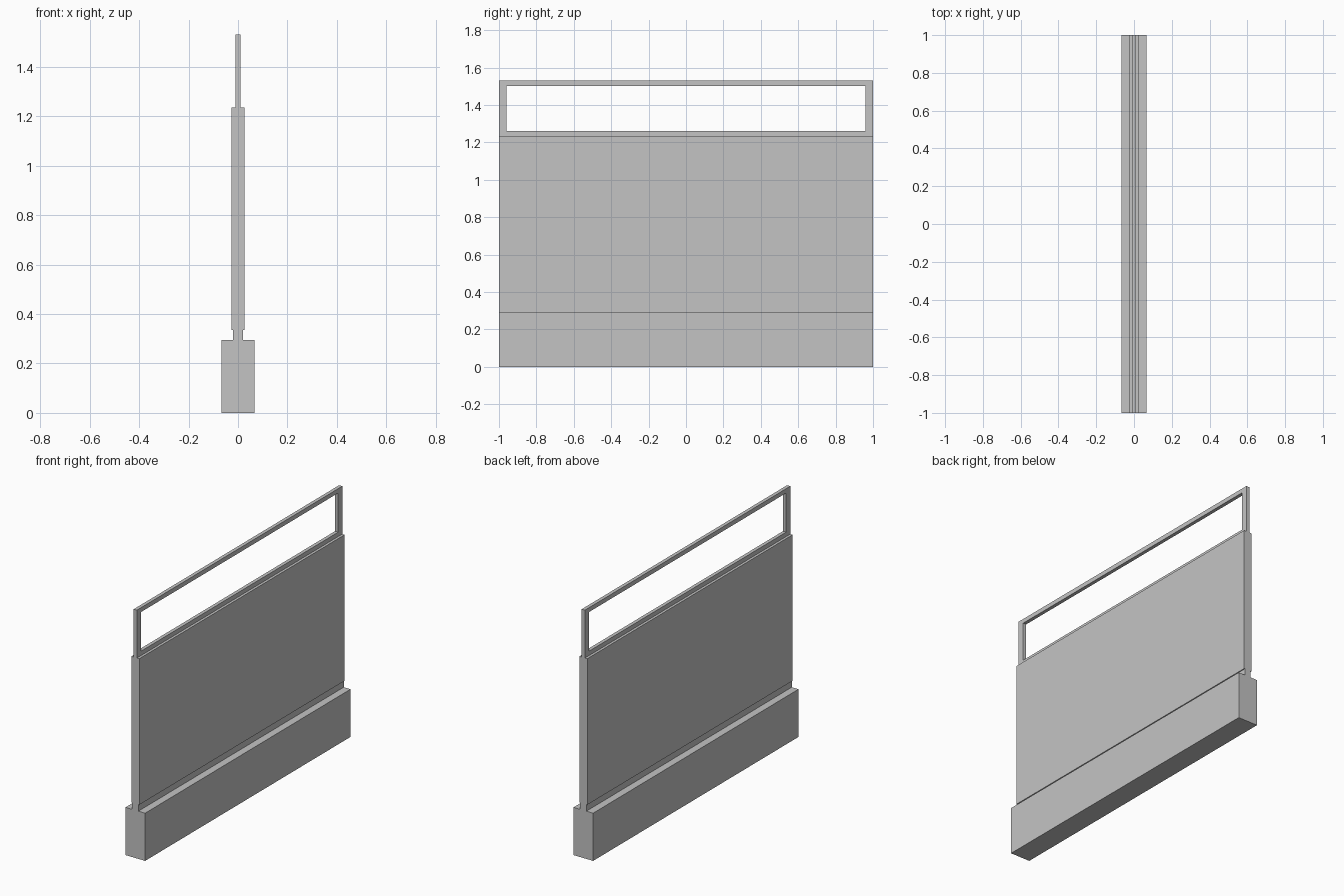
import bpy
import bmesh

cube = bpy.data.objects.get("Cube")
if cube:
    bpy.data.objects.remove(cube, do_unlink=True)

# Single grey finish
grey = bpy.data.materials.new("light_grey")
grey.use_nodes = True
color = (0.55, 0.55, 0.55, 1)
grey.diffuse_color = color
grey.node_tree.nodes["Principled BSDF"].inputs["Base Color"].default_value = color


def add_object(name, bm):
    bmesh.ops.recalc_face_normals(bm, faces=bm.faces)
    mesh = bpy.data.meshes.new(name)
    bm.to_mesh(mesh)
    bm.free()
    mesh.materials.append(grey)
    obj = bpy.data.objects.new(name, mesh)
    bpy.context.collection.objects.link(obj)
    return obj


def add_slab(name, half_width, bottom, top):
    """Full-length slab centred on the x axis."""
    bm = bmesh.new()
    bmesh.ops.create_cube(bm, size=1)
    bmesh.ops.scale(bm, vec=(2 * half_width, 2, top - bottom), verts=bm.verts)
    bmesh.ops.translate(bm, vec=(0, 0, (bottom + top) / 2), verts=bm.verts)
    return add_object(name, bm)


def add_frame(name, half_width, outer, inner):
    """Rectangular ring; outer and inner are (half length, bottom, top)."""
    bm = bmesh.new()
    rings = []
    for half, low, high in (outer, inner):
        corners = ((-half, low), (half, low), (half, high), (-half, high))
        rings.append([bm.verts.new((-half_width, y, z)) for y, z in corners])
    a, b = rings
    for i in range(4):
        j = (i + 1) % 4
        bm.faces.new((a[i], a[j], b[j], b[i]))
    side = bmesh.ops.extrude_face_region(bm, geom=bm.faces[:], use_keep_orig=True)
    moved = [v for v in side["geom"] if isinstance(v, bmesh.types.BMVert)]
    bmesh.ops.translate(bm, vec=(2 * half_width, 0, 0), verts=moved)
    return add_object(name, bm)


# Stacked wall, from the plinth up
add_slab("base_plinth", 0.067, 0, 0.294)
add_slab("recessed_neck", 0.021, 0.294, 0.335)
add_slab("wall_panel", 0.027, 0.335, 1.235)

# Open handrail on top
add_frame("top_rail_frame", 0.011, (1, 1.235, 1.53), (0.96, 1.262, 1.503))
